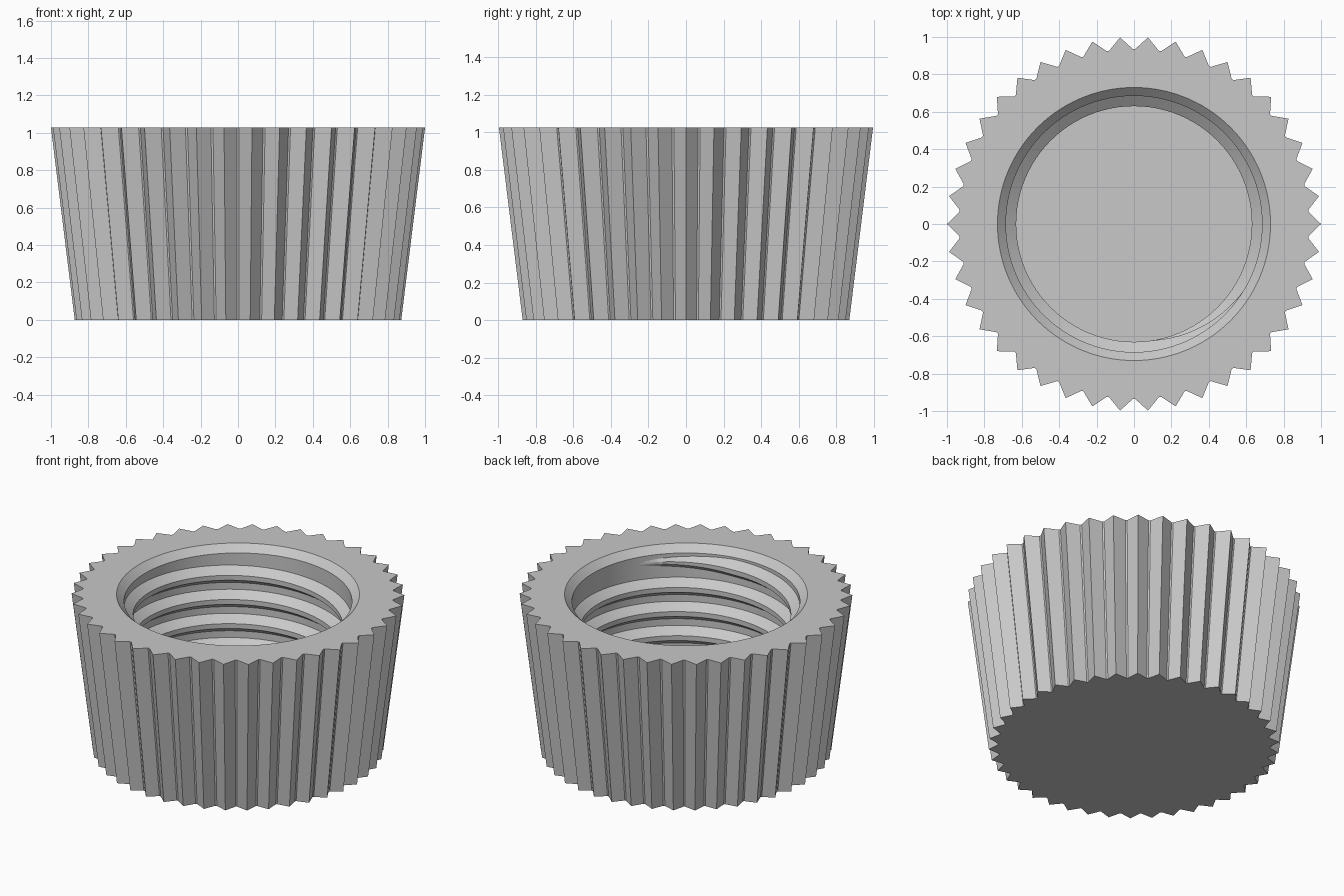
import bpy
import bmesh
from math import sin, cos, radians, tau

if "Cube" in bpy.data.objects:
    bpy.data.objects.remove(bpy.data.objects["Cube"], do_unlink=True)

grey = bpy.data.materials.new("plain_grey")
grey.use_nodes = True
COLOUR = (0.58, 0.58, 0.58, 1)
grey.diffuse_color = COLOUR
grey.node_tree.nodes["Principled BSDF"].inputs["Base Color"].default_value = COLOUR

HEIGHT = 1.027
TEETH = 42
COUNT = TEETH * 3
BORE = 0.685
FLOOR = 0.12


def toothed_ring(bm, z, scale):
    """Ring of V teeth with a narrow flat in each valley."""
    verts = []
    step = tau / TEETH
    for i in range(TEETH):
        for part, radius in ((0, 1), (0.46, 0.935), (0.54, 0.935)):
            a = (i + part) * step
            r = radius * scale
            verts.append(bm.verts.new((r * cos(a), r * sin(a), z)))
    return verts


def round_ring(bm, z, r):
    return [bm.verts.new((r * cos(tau * i / COUNT), r * sin(tau * i / COUNT), z))
            for i in range(COUNT)]


def join_rings(bm, a, b):
    n = len(a)
    for i in range(n):
        j = (i + 1) % n
        bm.faces.new((a[i], a[j], b[j], b[i]))


def finish(bm, name):
    bmesh.ops.recalc_face_normals(bm, faces=bm.faces)
    mesh = bpy.data.meshes.new(name)
    bm.to_mesh(mesh)
    bm.free()
    mesh.materials.append(grey)
    obj = bpy.data.objects.new(name, mesh)
    bpy.context.collection.objects.link(obj)
    bpy.ops.object.select_all(action="DESELECT")
    obj.select_set(True)
    bpy.context.view_layer.objects.active = obj
    bpy.ops.object.shade_smooth_by_angle(angle=radians(25))
    return obj


# Cap body: tapered serrated outside, chamfered mouth, closed bore
bm = bmesh.new()
rings = [toothed_ring(bm, 0, 0.873),
         toothed_ring(bm, HEIGHT, 1),
         round_ring(bm, HEIGHT, 0.73),
         round_ring(bm, HEIGHT - 0.045, BORE),
         round_ring(bm, FLOOR, BORE)]
for lower, upper in zip(rings, rings[1:]):
    join_rings(bm, lower, upper)
bm.faces.new(rings[0])
bm.faces.new(rings[-1])
finish(bm, "cap_body")

# Internal thread: right-handed ridge that fades into the wall at both ends
PITCH = 0.16
TURNS = 4.5
PER_TURN = 96
END_ANGLE = radians(330)
END_Z = 0.935
FADE = 0.14
PROFILE = ((0, -0.06), (1, -0.018), (1, 0.014), (0, 0.058))

bm = bmesh.new()
sections = []
steps = int(TURNS * PER_TURN)
for s in range(steps + 1):
    back = TURNS * s / steps
    k = min(1, back / FADE, (TURNS - back) / FADE)
    a = END_ANGLE - back * tau
    section = []
    for depth, dz in PROFILE:
        r = BORE + 0.002 - depth * 0.057 * k
        z = END_Z - back * PITCH + dz * (0.3 + 0.7 * k)
        section.append(bm.verts.new((r * cos(a), r * sin(a), z)))
    sections.append(section)
for p, q in zip(sections, sections[1:]):
    for i in range(len(PROFILE) - 1):
        bm.faces.new((p[i], p[i + 1], q[i + 1], q[i]))
thread = finish(bm, "inner_thread")

# Turn the open ridge strip so that it faces the axis
mid = thread.data.polygons[3 * (steps // 2) + 1]
if mid.normal.x * mid.center.x + mid.normal.y * mid.center.y > 0:
    thread.data.flip_normals()
